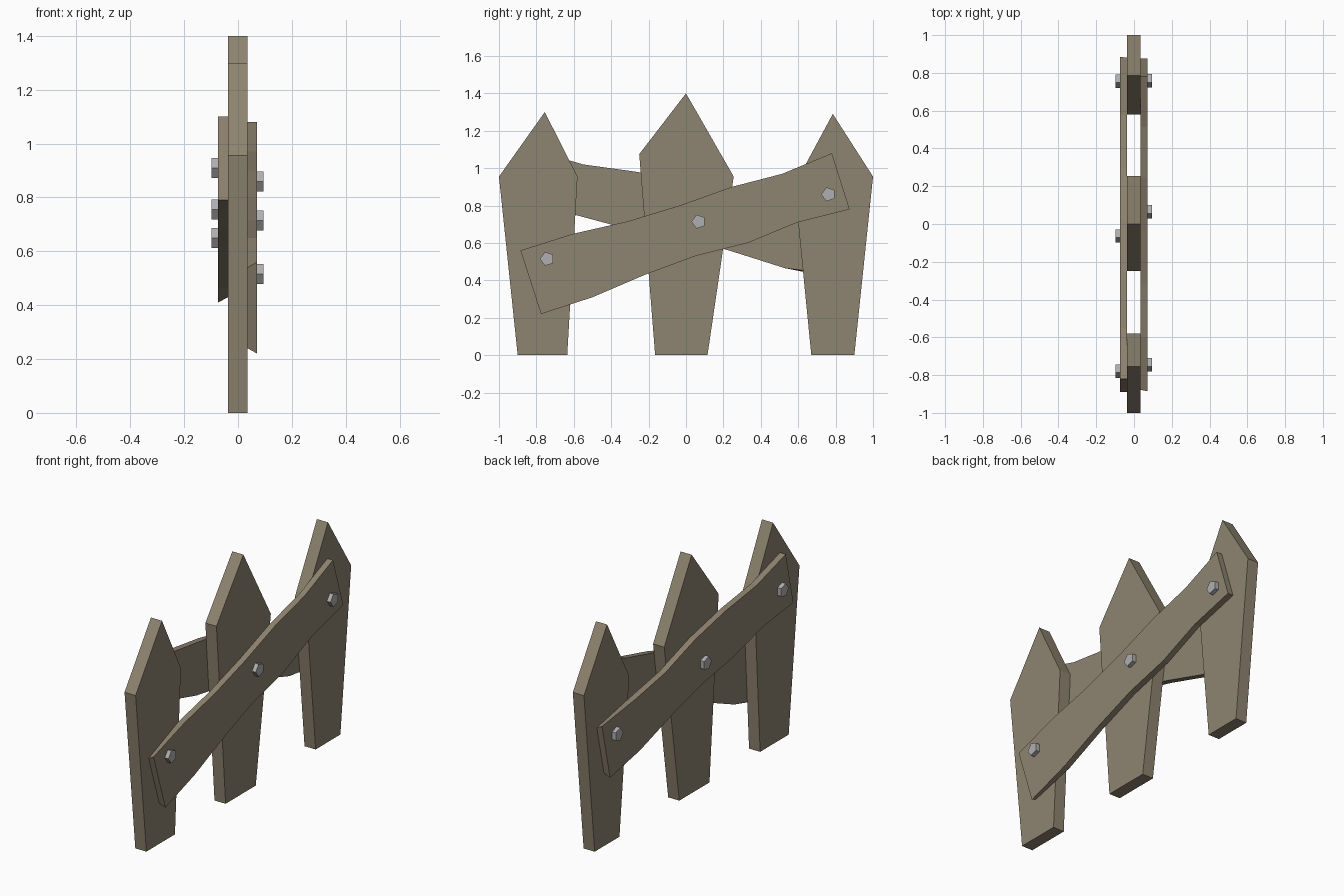
import bpy, bmesh
from math import cos, sin, tau

cube = bpy.data.objects.get("Cube")
if cube:
    bpy.data.objects.remove(cube, do_unlink=True)


def material(name, rgb):
    mat = bpy.data.materials.new(name)
    mat.use_nodes = True
    mat.diffuse_color = (*rgb, 1)
    mat.node_tree.nodes["Principled BSDF"].inputs["Base Color"].default_value = (*rgb, 1)
    return mat


wood = material("weathered wood", (0.27, 0.228, 0.16))
metal = material("grey metal", (0.43, 0.43, 0.44))


def slab(name, outline, x0, x1, mat, pinch=()):
    """Extrude a (y, z) outline from x0 to x1; pinch pulls two x0 corners together."""
    bm = bmesh.new()
    near = [bm.verts.new((x0, y, z)) for y, z in outline]
    far = [bm.verts.new((x1, y, z)) for y, z in outline]
    if pinch:
        a, b = (near[i] for i in pinch)
        middle = (a.co + b.co) / 2
        for v in (a, b):
            v.co = v.co.lerp(middle, 0.12)
    bm.faces.new(near)
    bm.faces.new(far)
    for i in range(len(outline)):
        j = (i + 1) % len(outline)
        bm.faces.new((near[i], near[j], far[j], far[i]))
    bmesh.ops.recalc_face_normals(bm, faces=bm.faces)
    mesh = bpy.data.meshes.new(name)
    bm.to_mesh(mesh)
    bm.free()
    mesh.materials.append(mat)
    obj = bpy.data.objects.new(name, mesh)
    bpy.context.collection.objects.link(obj)
    return obj


# Pointed pickets
pickets = {
    "front_picket": [(-0.9, 0), (-0.635, 0), (-0.58, 0.955), (-0.755, 1.3), (-1, 0.955)],
    "middle_picket": [(-0.165, 0), (0.115, 0), (0.255, 0.955), (0, 1.4), (-0.25, 1.075)],
    "back_picket": [(0.67, 0), (0.9, 0), (1, 0.955), (0.785, 1.29), (0.58, 0.91)],
}
for name, outline in pickets.items():
    slab(name, outline, -0.037, 0.035, wood)

# Crooked cross rails, one on each side
left_top = [(-0.885, 0.56), (-0.6, 0.65), (-0.315, 0.715), (-0.035, 0.8),
            (0.245, 0.9), (0.515, 0.97), (0.78, 1.08)]
left_low = [(0.875, 0.78), (0.595, 0.71), (0.33, 0.6), (0.05, 0.53),
            (-0.22, 0.43), (-0.5, 0.31), (-0.775, 0.22)]
slab("left_rail", left_top + left_low, 0.035, 0.071, wood, pinch=(0, -1))

right_top = [(-0.82, 1.1), (-0.55, 1.02), (-0.26, 0.98), (0.02, 0.92),
             (0.3, 0.83), (0.58, 0.78), (0.885, 0.74)]
right_low = [(0.81, 0.41), (0.53, 0.465), (0.23, 0.56), (-0.05, 0.635),
             (-0.33, 0.68), (-0.61, 0.755), (-0.89, 0.79)]
slab("right_rail", right_top + right_low, -0.037, -0.074, wood, pinch=(6, 7))

# Five-sided bolt heads
bolts = {
    "left": (0.07, 0.095, [(-0.742, 0.515), (0.068, 0.714), (0.762, 0.86)]),
    "right": (-0.073, -0.098, [(-0.775, 0.91), (-0.06, 0.755), (0.76, 0.65)]),
}
for side, (x0, x1, centres) in bolts.items():
    for place, (y, z) in zip(("front", "middle", "back"), centres):
        ring = [(y - 0.039 * cos(tau * k / 5), z + 0.039 * sin(tau * k / 5)) for k in range(5)]
        slab(f"{side}_{place}_bolt", ring, x0, x1, metal)
